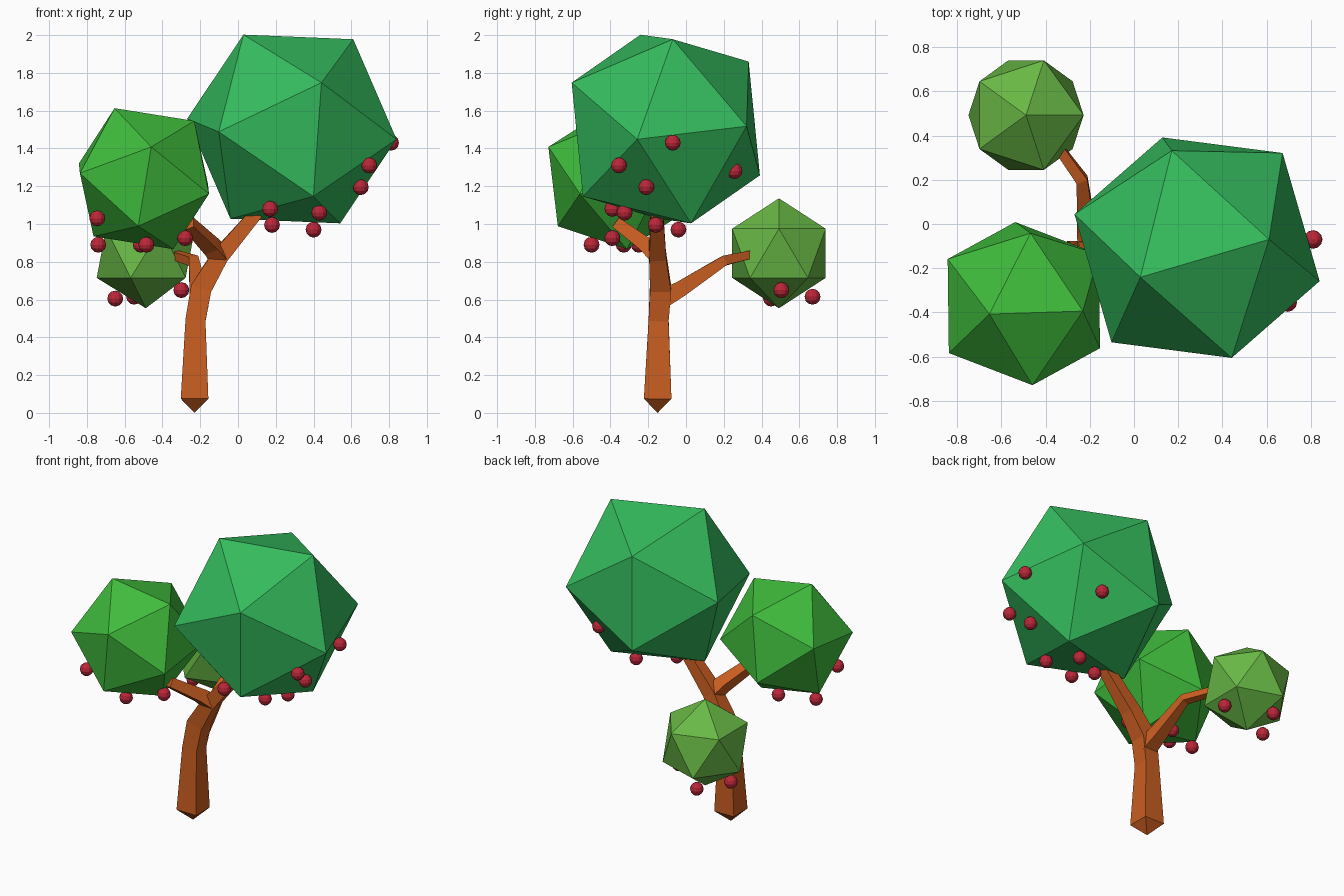
import bpy, bmesh
from mathutils import Vector, Matrix

if "Cube" in bpy.data.objects:
    bpy.data.objects.remove(bpy.data.objects["Cube"])


def material(name, rgb):
    m = bpy.data.materials.new(name)
    m.diffuse_color = (*rgb, 1)
    m.use_nodes = True
    m.node_tree.nodes["Principled BSDF"].inputs["Base Color"].default_value = m.diffuse_color
    return m


def finish(name, bm, mat):
    bmesh.ops.recalc_face_normals(bm, faces=bm.faces)
    me = bpy.data.meshes.new(name)
    bm.to_mesh(me)
    bm.free()
    me.materials.append(mat)
    ob = bpy.data.objects.new(name, me)
    bpy.context.collection.objects.link(ob)
    return ob


def canopy(name, centre, radius, pole, neighbour, mat):
    """Icosahedron with one corner along pole and an adjacent one along neighbour."""
    z = Vector(pole).normalized()
    n = Vector(neighbour)
    x = (n - z * n.dot(z)).normalized()
    rot = Matrix((x, z.cross(x), z)).transposed().to_4x4()
    bm = bmesh.new()
    bmesh.ops.create_icosphere(bm, subdivisions=1, radius=radius,
                               matrix=Matrix.Translation(centre) @ rot)
    finish(name, bm, mat)


def limb(name, path, mat):
    """Square-section tapering limb; path holds (x, y, z, half width)."""
    pts = [Vector(p[:3]) for p in path]
    bm = bmesh.new()
    rings = []
    for i, p in enumerate(pts):
        a = (p - pts[i - 1]).normalized() if i else Vector()
        b = (pts[i + 1] - p).normalized() if i + 1 < len(pts) else Vector()
        t = (a + b).normalized()
        u = (Vector((1, 0, 0)) - t * t.x).normalized()
        v = t.cross(u)
        h = path[i][3]
        rings.append([bm.verts.new(p + u * h * su + v * h * sv)
                      for su, sv in ((-1, -1), (1, -1), (1, 1), (-1, 1))])
    for r0, r1 in zip(rings, rings[1:]):
        for k in range(4):
            bm.faces.new((r0[k], r0[(k + 1) % 4], r1[(k + 1) % 4], r1[k]))
    bm.faces.new(rings[0])
    bm.faces.new(rings[-1])
    bmesh.ops.remove_doubles(bm, verts=bm.verts, dist=0.001)
    finish(name, bm, mat)


bark = material("bark", (0.58, 0.11, 0.015))
red = material("fruit_red", (0.5, 0.02, 0.04))

# Trunk with pointed foot, and two side branches
limb("trunk", [(-0.23, -0.15, 0, 0.0002), (-0.23, -0.15, 0.075, 0.073),
               (-0.225, -0.145, 0.49, 0.053), (-0.195, -0.135, 0.66, 0.056),
               (-0.095, -0.15, 0.83, 0.045), (0.1, -0.155, 1.06, 0.034)], bark)
limb("back_branch", [(-0.205, -0.13, 0.6, 0.05), (-0.215, -0.03, 0.655, 0.042),
                     (-0.235, 0.2, 0.805, 0.026), (-0.33, 0.33, 0.835, 0.022)], bark)
limb("left_branch", [(-0.1, -0.15, 0.83, 0.045), (-0.14, -0.2, 0.88, 0.04),
                     (-0.26, -0.36, 1.0, 0.03)], bark)

# Leaf canopies
canopy("large_canopy", (0.285, -0.107, 1.503), 0.577,
       (-0.255, -0.133, 0.497), (0.325, 0.037, 0.477),
       material("leaf_blue_green", (0.035, 0.5, 0.11)))
canopy("medium_canopy", (-0.498, -0.36, 1.24), 0.407,
       (-0.155, -0.047, 0.372), (0.267, -0.034, 0.308),
       material("leaf_green", (0.05, 0.5, 0.045)))
canopy("small_canopy", (-0.488, 0.492, 0.845), 0.291,
       (0, 0, 1), (1, 0, 0), material("leaf_light_green", (0.14, 0.48, 0.06)))

# Fruits hanging on the canopies
fruits = [
    (0.81, -0.07, 1.43), (0.695, -0.355, 1.31), (0.65, -0.21, 1.195),
    (0.47, 0.257, 1.28), (0.17, -0.39, 1.08), (0.43, -0.325, 1.06),
    (0.18, -0.16, 0.995), (0.40, -0.04, 0.97),
    (-0.745, -0.55, 1.03), (-0.74, -0.33, 0.89), (-0.515, -0.25, 0.89),
    (-0.485, -0.50, 0.89), (-0.28, -0.39, 0.925),
    (-0.65, 0.45, 0.605), (-0.55, 0.67, 0.615), (-0.30, 0.505, 0.65),
]
for i, p in enumerate(fruits):
    bm = bmesh.new()
    bmesh.ops.create_uvsphere(bm, u_segments=12, v_segments=6, radius=0.042,
                              matrix=Matrix.Translation(p))
    finish(f"fruit_{i + 1}", bm, red)
